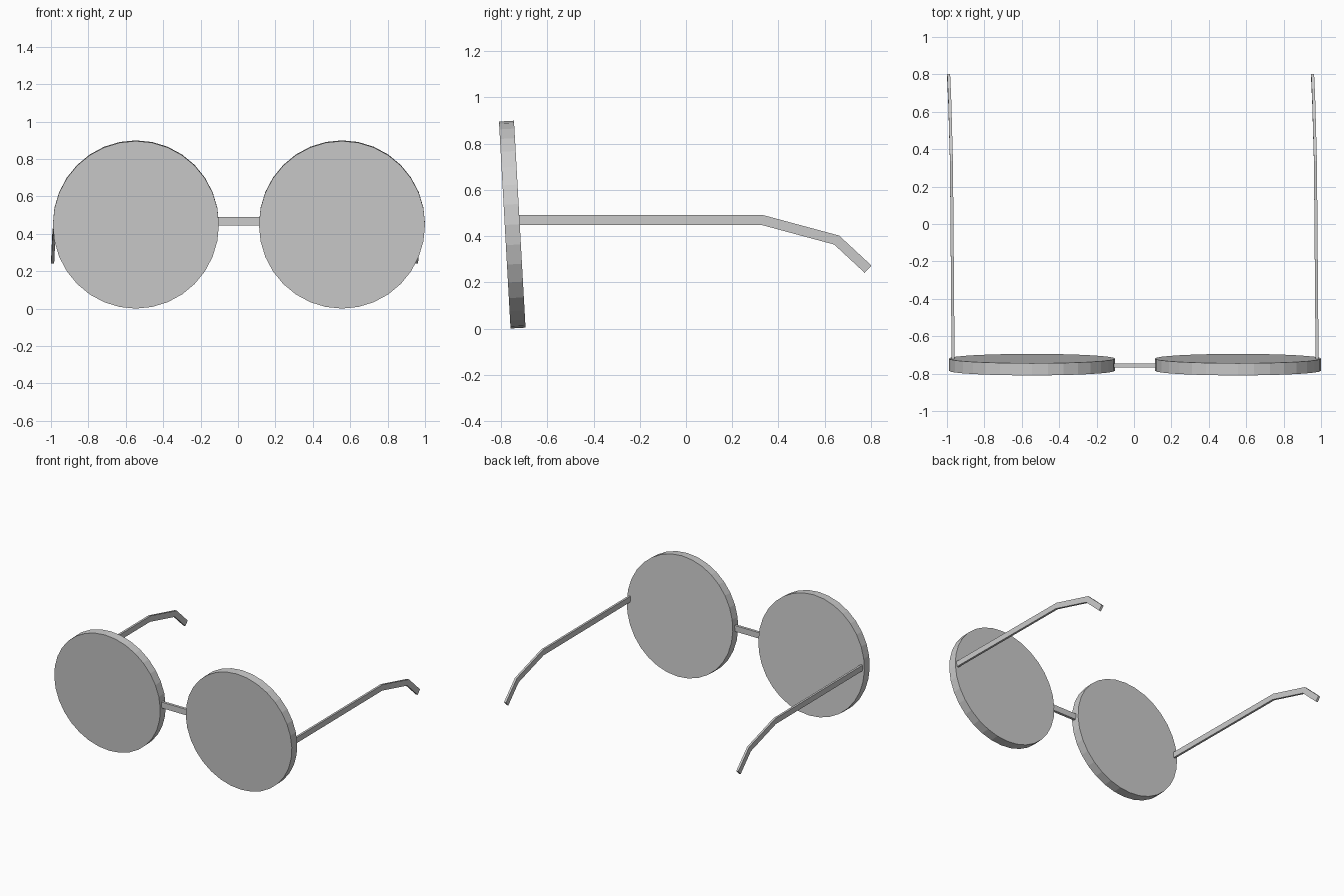
import bpy, bmesh, math
from mathutils import Matrix, Vector

if "Cube" in bpy.data.objects:
    bpy.data.objects.remove(bpy.data.objects["Cube"])


def finish(name, bm):
    bmesh.ops.recalc_face_normals(bm, faces=bm.faces[:])
    mesh = bpy.data.meshes.new(name)
    bm.to_mesh(mesh)
    bm.free()
    obj = bpy.data.objects.new(name, mesh)
    bpy.context.collection.objects.link(obj)


def lens(name, x):
    # Thick disc, leaning slightly forward at the top
    bm = bmesh.new()
    place = (Matrix.Translation((x, -0.752, 0.45))
             @ Matrix.Rotation(math.radians(3.2), 4, 'X')
             @ Matrix.Diagonal((0.444, 0.065, 0.4485, 1))
             @ Matrix.Rotation(math.radians(90), 4, 'X'))
    bmesh.ops.create_cone(bm, cap_ends=True, segments=32, radius1=1,
                          radius2=1, depth=1, matrix=place)
    finish(name, bm)


def temple(name, x_shift):
    # Flat bar swept along a side path, with mitred bends and an ear hook
    path = [(-0.967, -0.735, 0.469), (-0.976, 0.333, 0.469),
            (-0.985, 0.652, 0.383), (-0.991, 0.788, 0.257)]
    pts = [Vector(p) for p in path]
    half_w, half_h = 0.008, 0.0215
    dirs = [(b - a).normalized() for a, b in zip(pts, pts[1:])]
    bm = bmesh.new()
    rings = []
    for i, p in enumerate(pts):
        a, b = dirs[max(i - 1, 0)], dirs[min(i, len(dirs) - 1)]
        t = (a + b).normalized()
        up = Vector((1, 0, 0)).cross(t).normalized()
        h = half_h / t.dot(a)
        side = Vector((half_w, 0, 0))
        c = p + Vector((x_shift, 0, 0))
        rings.append([bm.verts.new(c + side * sx + up * h * sz)
                      for sx, sz in ((-1, -1), (1, -1), (1, 1), (-1, 1))])
    for r, s in zip(rings, rings[1:]):
        for k in range(4):
            bm.faces.new((r[k], r[(k + 1) % 4], s[(k + 1) % 4], s[k]))
    bm.faces.new(rings[0])
    bm.faces.new(rings[-1])
    finish(name, bm)


# Lenses
lens("left_lens", -0.546)
lens("right_lens", 0.556)

# Temple arms, both leaning the same way
temple("left_temple", 0)
temple("right_temple", 1.946)

# Nose bridge
bm = bmesh.new()
bmesh.ops.create_cube(bm, size=1, matrix=Matrix.Translation((0.005, -0.756, 0.467))
                      @ Matrix.Diagonal((0.25, 0.02, 0.045, 1)))
finish("bridge", bm)
